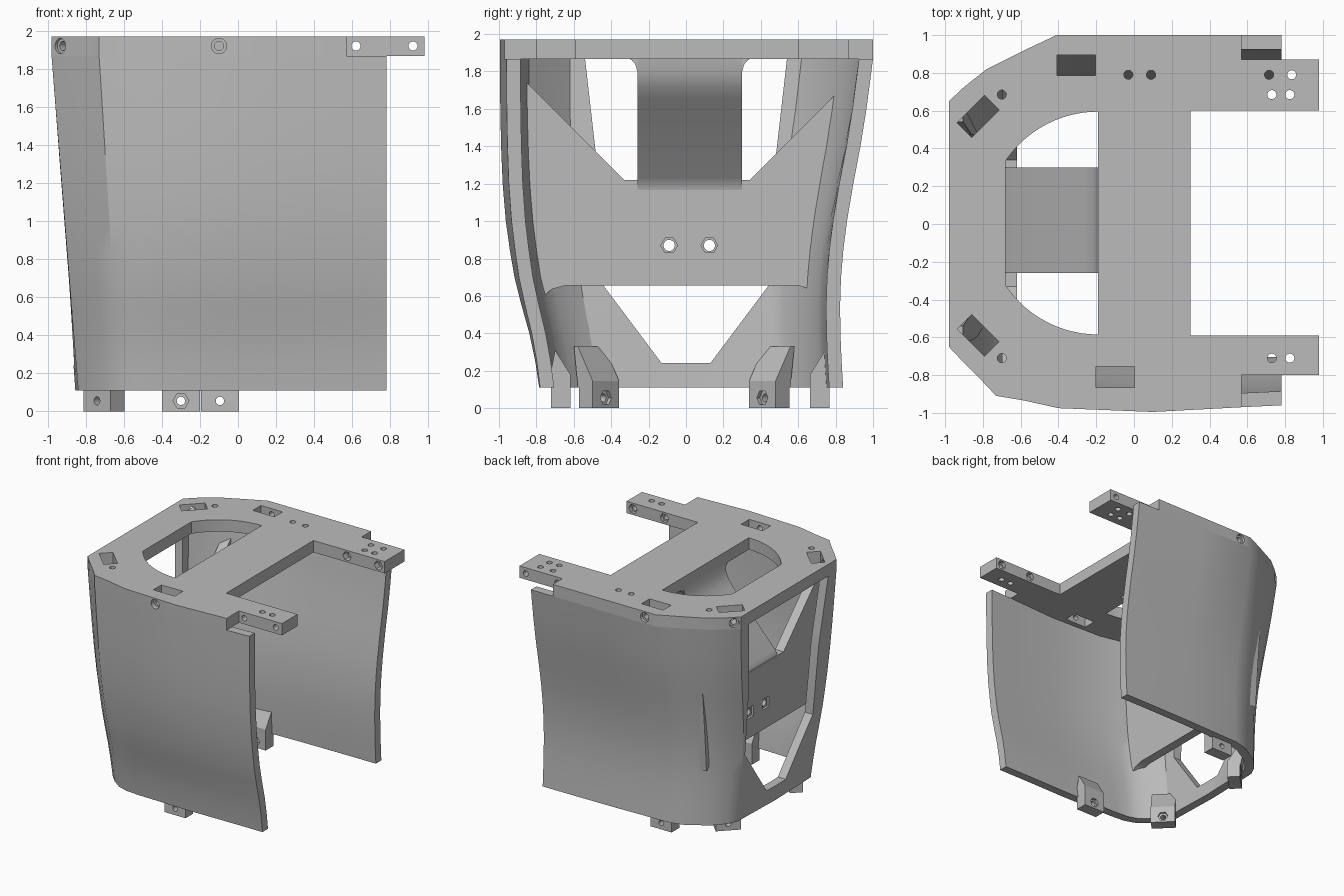
import bpy, bmesh, math
from mathutils import Vector, Matrix

if "Cube" in bpy.data.objects:
    bpy.data.objects.remove(bpy.data.objects["Cube"])

grey = bpy.data.materials.new("light grey plastic")
grey.use_nodes = True
grey.diffuse_color = (0.5, 0.5, 0.5, 1)
grey.node_tree.nodes["Principled BSDF"].inputs["Base Color"].default_value = (0.5, 0.5, 0.5, 1)


def finish(name, bm):
    bmesh.ops.recalc_face_normals(bm, faces=bm.faces)
    mesh = bpy.data.meshes.new(name)
    bm.to_mesh(mesh)
    bm.free()
    mesh.materials.append(grey)
    ob = bpy.data.objects.new(name, mesh)
    bpy.context.collection.objects.link(ob)
    return ob


def prism(name, pts, lo, hi, place=Matrix()):
    """Extrude a 2D profile along local z, then place it."""
    bm = bmesh.new()
    rings = [[bm.verts.new(place @ Vector((a, b, h))) for a, b in pts] for h in (lo, hi)]
    bm.faces.new(rings[0])
    bm.faces.new(rings[1])
    n = len(pts)
    for i in range(n):
        j = (i + 1) % n
        bm.faces.new((rings[0][i], rings[0][j], rings[1][j], rings[1][i]))
    return finish(name, bm)


def frame(origin, x, y, z):
    m = Matrix((x, y, z)).transposed().to_4x4()
    m.translation = origin
    return m


def circle(r, n=20):
    return [(r * math.cos(k * math.tau / n), r * math.sin(k * math.tau / n)) for k in range(n)]


def rect(w, d):
    return [(-w / 2, -d / 2), (w / 2, -d / 2), (w / 2, d / 2), (-w / 2, d / 2)]


def cut(ob, cutter):
    cutter.hide_render = True
    mod = ob.modifiers.new("cut", 'BOOLEAN')
    mod.object = cutter
    mod.solver = 'EXACT'
    bpy.context.view_layer.objects.active = ob
    bpy.ops.object.modifier_apply(modifier=mod.name)
    bpy.data.objects.remove(cutter)


def bore(ob, at, direction, r, length, sides=20):
    """Drill from a point along a direction."""
    d = Vector(direction).normalized()
    m = Matrix.Translation(at) @ d.to_track_quat('Z', 'Y').to_matrix().to_4x4()
    cut(ob, prism("cutter", circle(r, sides), 0, length, m))


X, Y, Z = Vector((1, 0, 0)), Vector((0, 1, 0)), Vector((0, 0, 1))
TOP, UNDER, BASE = 1.97, 1.868, 0.11

# Plan outlines of the shell at its top and bottom, front edge round to back edge
upper = [(.78, -.96), (.57, -.97), (.1, -.995), (-.4, -.975), (-.58, -.935), (-.73, -.91),
         (-.815, -.82), (-.9, -.735), (-.98, -.65), (-.98, 0), (-.98, .65), (-.9, .725),
         (-.78, .82), (-.58, .92), (-.41, 1), (.1, 1), (.57, 1), (.78, 1)]
lower = [(.78, -.78), (.57, -.78), (.1, -.785), (-.4, -.775), (-.53, -.765), (-.62, -.735),
         (-.71, -.67), (-.78, -.595), (-.84, -.5), (-.855, 0), (-.84, .5), (-.8, .58),
         (-.71, .68), (-.53, .79), (-.41, .82), (.1, .835), (.57, .84), (.78, .84)]

# Height, then how far the front and back walls have moved to the lower outline
levels = [(UNDER, 0, 0), (1.6, .01, .22), (1.4, .03, .42), (1.2, .07, .66), (1, .15, .87),
          (.85, .25, .99), (.7, .37, 1.07), (.55, .55, 1.1), (.4, .75, 1.09), (.25, .9, 1.05),
          (BASE, 1, 1)]


def ring(z, front, back):
    t = (UNDER - z) / (UNDER - BASE)
    out = []
    for (ax, ay), (bx, by) in zip(upper, lower):
        w = front if ay < 0 else back
        out.append(Vector((ax + (bx - ax) * t, ay + (by - ay) * w)))
    return out


def inset(pts, d):
    res = []
    for i, p in enumerate(pts):
        segs = [pts[k + 1] - pts[k] for k in (i - 1, i) if 0 <= k < len(pts) - 1]
        ns = [Vector((s.y, -s.x)).normalized() for s in segs]
        n = sum(ns, Vector((0, 0))).normalized()
        q = p + n * d / max(n.dot(ns[0]), .5)
        if i in (0, len(pts) - 1):
            q.x = p.x
        res.append(q)
    return res


# Curved shell wall
bm = bmesh.new()
grid = []
for z, f, b in levels:
    outer = ring(z, f, b)
    loop = outer + inset(outer, .075)[::-1]
    grid.append([bm.verts.new((p.x, p.y, z)) for p in loop])
n = len(grid[0])
for a, b in zip(grid, grid[1:]):
    for i in range(n):
        j = (i + 1) % n
        bm.faces.new((a[i], a[j], b[j], b[i]))
for row in (grid[0], grid[-1]):
    for i in range(n // 2 - 1):
        bm.faces.new((row[i], row[i + 1], row[n - 2 - i], row[n - 1 - i]))
shell = finish("shell_wall", bm)

# Tall window in the closed end
half = [(.13, .24), (.46, .68), (.475, 1.3), (.54, 1.87), (.54, 1.95)]
window = half + [(-y, z) for y, z in half[::-1]]
cut(shell, prism("cutter", window, -1.2, -.7, frame((0, 0, 0), Y, Z, X)))

# Top plate with two arms
plan = upper[1:-1] + [(.57, .87), (.98, .87), (.98, .6), (.3, .6), (.3, -.59),
                      (.98, -.59), (.98, -.8), (.57, -.8)]
plate = prism("top_plate", plan, UNDER, TOP)
arc = [math.pi * (.5 + k / 40) for k in range(41)]
opening = [(-.19 + .59 * math.cos(a), .005 + .59 * math.sin(a)) for a in arc]
opening = [p for p in opening if p[0] > -.68]
k = sum(1 for p in opening if p[1] > 0)
opening = opening[:k] + [(-.68, .335), (-.68, -.325)] + opening[k:]
cut(plate, prism("cutter", opening, 1.7, 2.1))

# Sockets, with a screw hole running into each from the outside
sockets = [(-.1, -.81, -90), (-.305, .84, 90), (-.825, -.59, 225), (-.825, .57, 135)]
for x, y, deg in sockets:
    a = math.radians(deg)
    out = Vector((math.cos(a), math.sin(a), 0))
    cut(plate, prism("cutter", rect(.11, .205), 1.7, 2.1,
                     Matrix.Translation((x, y, 0)) @ Matrix.Rotation(a, 4, 'Z')))
    at = Vector((x, y, 1.92))
    bore(plate, at, out, .024, .4)
    bore(plate, at + out * .135, out, .04, .3)

# Vertical and sideways holes in plate and arms
for x, y in [(-.03, .79), (.09, .79), (.715, .79), (.835, .79), (.73, .685), (.825, .685),
             (.73, -.71), (.825, -.71), (-.7, .685), (-.7, -.71)]:
    bore(plate, (x, y, 1.7), Z, .024, .5)
for x in (.62, .92):
    for y, s in ((-.7, 1), (.73, -1)):
        bore(plate, (x, y - s * .3, 1.92), Y * s, .024, .6)
        bore(plate, (x, y + s * .08, 1.92), Y * s, .04, .1, 6)

# Inner cross panel with two nut pockets
panel = prism("cross_panel", [(-.86, 1.75), (-.33, 1.22), (.34, 1.22), (.81, 1.69), (.75, 1),
                              (.72, .59), (.67, .635), (.6, .655), (-.65, .655), (-.72, .635),
                              (-.77, .59), (-.83, 1)],
              -.7, -.62, frame((0, 0, 0), Y, Z, X))
for y in (-.09, .125):
    bore(panel, (-.8, y, .87), X, .03, .4)
    bore(panel, (-.65, y, .87), X, .045, .2, 6)
    cut(panel, prism("cutter", rect(.09, .09), -.72, -.68, frame((0, y, .87), Y, Z, X)))

# Sloping brace from the panel up to the plate bridge
brace = prism("sloping_brace", [(-.62, 1.165), (-.615, 1.19), (-.59, 1.23), (-.2, 1.65),
                                (-.145, 1.72), (-.115, 1.79), (-.105, 1.88), (-.19, 1.88),
                                (-.2, 1.81), (-.225, 1.75), (-.27, 1.69), (-.67, 1.26),
                                (-.695, 1.21), (-.7, 1.165)],
              -.26, .3, frame((0, 0, 0), X, Z, -Y) @ Matrix.Scale(-1, 4, Z))

# Flared ends where the brace meets the plate
for y, s in ((-.26, -1), (.3, 1)):
    flare = [(y, 1.875), (y, 1.8), (y + s * .012, 1.84), (y + s * .03, 1.86), (y + s * .06, 1.875)]
    prism("brace_flare", flare, -.19, -.11, frame((0, 0, 0), Y, Z, X))

# Lower mounting lugs leaning into the shell
lugs = [("front", -.095, -.67, -90), ("back", -.3, .715, 90),
        ("front_corner", -.705, -.465, 225), ("back_corner", -.705, .445, 135)]
for name, x, y, deg in lugs:
    a = math.radians(deg)
    out = Vector((math.cos(a), math.sin(a), 0))
    side = Z.cross(out)
    corner = "corner" in name
    reach = .06 if corner else .03
    profile = [(-.052, 0), (-.052, .145), (reach, .33), (reach + .03, .33), (reach, BASE),
               (.052, BASE), (.052, 0)]
    if not corner:
        profile = [(-.052, 0), (-.052, .18), (.03, .31), (.052, .2), (.052, 0)]
    lug = prism(name + "_lug", profile, -.1, .1, frame((x, y, 0), out, Z, side))
    at = Vector((x, y, .055))
    bore(lug, at - out * .3, out, .022, .6)
    bore(lug, at - out * .3, out, .042, .27, 6)

# Smooth curved surfaces, keep machined edges crisp
for ob in bpy.context.scene.objects:
    if ob.type == 'MESH':
        bpy.ops.object.select_all(action='DESELECT')
        ob.select_set(True)
        bpy.context.view_layer.objects.active = ob
        bpy.ops.object.shade_smooth_by_angle(angle=math.radians(30))
